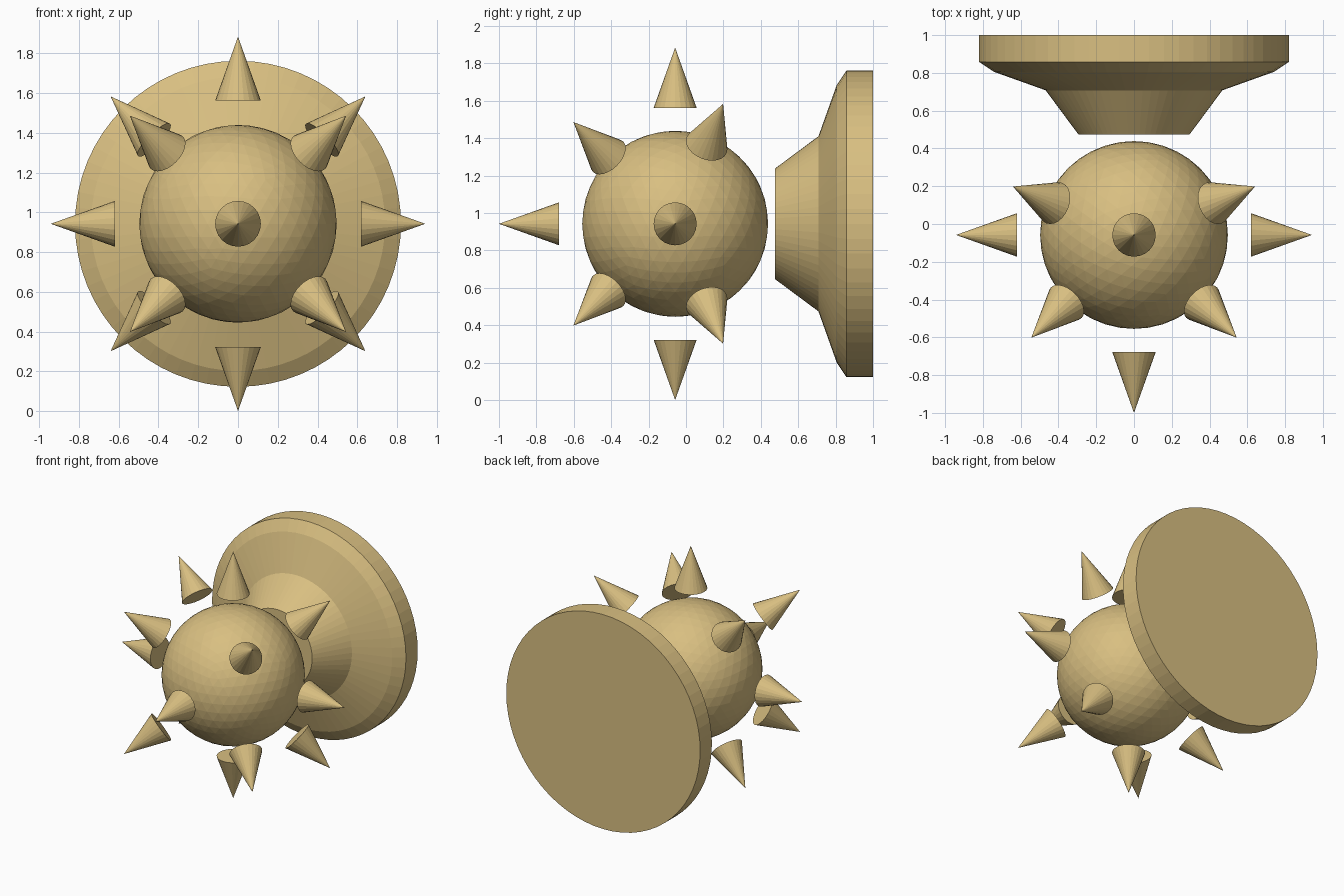
import bpy
import bmesh
from math import pi
from mathutils import Vector, Matrix

old = bpy.data.objects.get("Cube")
if old:
    bpy.data.objects.remove(old, do_unlink=True)

CENTRE = Vector((0, -0.058, 0.942))
SPIKE_BASE, SPIKE_TIP, SPIKE_RADIUS = 0.62, 0.942, 0.115

# Single sand-coloured material
sand = bpy.data.materials.new("sand")
sand.use_nodes = True
colour = (0.69, 0.52, 0.22, 1)
sand.diffuse_color = colour
sand.node_tree.nodes["Principled BSDF"].inputs["Base Color"].default_value = colour


def add_object(name, bm):
    mesh = bpy.data.meshes.new(name)
    bmesh.ops.recalc_face_normals(bm, faces=bm.faces)
    bm.to_mesh(mesh)
    bm.free()
    mesh.materials.append(sand)
    obj = bpy.data.objects.new(name, mesh)
    bpy.context.collection.objects.link(obj)
    return obj


# Faceted ball
bm = bmesh.new()
bmesh.ops.create_icosphere(bm, subdivisions=4, radius=0.497)
add_object("ball", bm).location = CENTRE


# Floating cone pointing away from the ball's centre
def spike(name, direction):
    direction = Vector(direction).normalized()
    bm = bmesh.new()
    bmesh.ops.create_cone(bm, cap_ends=True, segments=24, radius1=SPIKE_RADIUS,
                          radius2=0, depth=SPIKE_TIP - SPIKE_BASE)
    obj = add_object(name, bm)
    obj.location = CENTRE + direction * (SPIKE_BASE + SPIKE_TIP) / 2
    obj.rotation_euler = direction.to_track_quat("Z", "Y").to_euler()


spike("front_spike", (0, -1, 0))
spike("top_spike", (0, 0, 1))
spike("bottom_spike", (0, 0, -1))
for side, x in (("left", 1), ("right", -1)):
    spike(side + "_spike", (x, 0, 0))
    for level, z in (("upper", 1), ("lower", -1)):
        spike(f"front_{level}_{side}_spike", (x, -1, z))
        spike(f"back_{level}_{side}_spike", (x, 0.4, z))

# Stepped wall mount: profile of (y, radius) turned around the y axis
profile = [(0.475, 0.295), (0.708, 0.468), (0.805, 0.74), (0.858, 0.82), (1.0, 0.82)]
bm = bmesh.new()
points = [(0, profile[0][0], 0)] + [(0, y, r) for y, r in profile] + [(0, profile[-1][0], 0)]
verts = [bm.verts.new(p) for p in points]
edges = [bm.edges.new(pair) for pair in zip(verts, verts[1:])]
bmesh.ops.spin(bm, geom=verts + edges, cent=(0, 0, 0), axis=(0, 1, 0),
               angle=2 * pi, steps=64, use_merge=False)
bmesh.ops.remove_doubles(bm, verts=bm.verts, dist=0.0005)
bmesh.ops.transform(bm, matrix=Matrix.Translation((0, 0, CENTRE.z)), verts=bm.verts)
add_object("wall_mount", bm)
